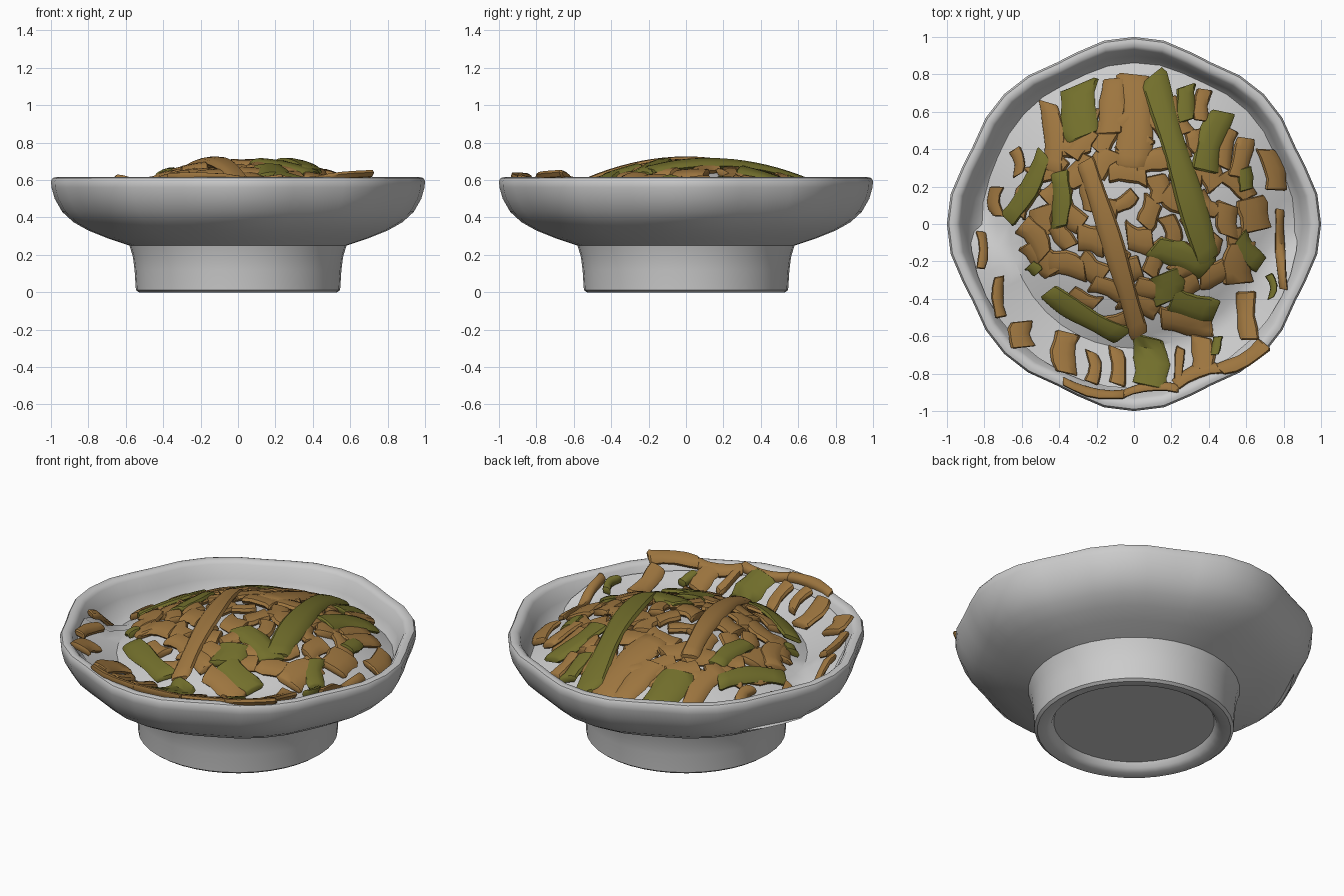
import bpy, bmesh, math, random
from mathutils import Vector

if "Cube" in bpy.data.objects:
    bpy.data.objects.remove(bpy.data.objects["Cube"])

random.seed(4)


def material(name, rgb):
    m = bpy.data.materials.new(name)
    m.diffuse_color = (*rgb, 1)
    m.use_nodes = True
    m.node_tree.nodes["Principled BSDF"].inputs["Base Color"].default_value = m.diffuse_color
    return m


BROWN = material("brown", (0.34, 0.18, 0.05))
GREEN = material("green", (0.17, 0.16, 0.025))
PALE = material("pale", (0.75, 0.75, 0.75))


def finish(name, bm, mat=None, angle=40):
    bmesh.ops.recalc_face_normals(bm, faces=bm.faces[:])
    me = bpy.data.meshes.new(name)
    bm.to_mesh(me)
    bm.free()
    ob = bpy.data.objects.new(name, me)
    bpy.context.collection.objects.link(ob)
    if mat:
        me.materials.append(mat)
    bpy.ops.object.select_all(action='DESELECT')
    ob.select_set(True)
    bpy.context.view_layer.objects.active = ob
    bpy.ops.object.shade_smooth_by_angle(angle=math.radians(angle))
    return ob


def loft(bm, rings):
    """Join equal-length closed rings of points and cap both ends."""
    rows = [[bm.verts.new(p) for p in ring] for ring in rings]
    n = len(rows[0])
    for a, b in zip(rows, rows[1:]):
        for i in range(n):
            j = (i + 1) % n
            bm.faces.new((a[i], a[j], b[j], b[i]))
    bm.faces.new(rows[0])
    bm.faces.new(rows[-1])


# bowl: turned profile whose rim swells into eight soft lobes
angles = [(0, 1), (9.3, .993), (18, .968), (26, .957), (35.5, .975),
          (45, .982), (54.5, .975), (64, .957), (72, .968), (80.7, .993)]
outline = [(math.radians(a + q * 90), s) for q in range(4) for a, s in angles]
profile = [(.44, .05), (.455, .02), (.48, .003), (.53, 0), (.546, .012),
           (.553, .12), (.562, .19), (.58, .25), (.70, .29), (.80, .33),
           (.88, .375), (.94, .43), (.98, .50), (.997, .56), (1, .595),
           (.99, .611), (.975, .615), (.95, .612), (.932, .595), (.90, .52),
           (.86, .44), (.78, .39), (.6, .35), (.3, .33)]
rings = []
for r, z in profile:
    k = min(1, max(0, (r - .58) / .35))
    rings.append([(r * (1 + (s - 1) * k) * math.cos(a),
                   r * (1 + (s - 1) * k) * math.sin(a), z) for a, s in outline])
bm = bmesh.new()
loft(bm, rings)
finish("bowl", bm)


def height(x, y):
    """Food surface: a mound, banked up against the front of the rim."""
    mound = .705 - .36 * ((x - .05) ** 2 + (y - .06) ** 2)
    w = min(1, max(0, (.1 - y) / .3))
    bank = .605 - .4 * (.9 - math.hypot(x, y)) - .25 * (1 - w)
    return max(mound, bank)


# pale filling under the strips
bm = bmesh.new()
rings = [[(r * math.cos(a), r * math.sin(a),
           height(r * math.cos(a), r * math.sin(a)) - .028)
          for a, s in outline] for r in [.02 + .86 * i / 12 for i in range(13)]]
loft(bm, rings)
bm.faces.ensure_lookup_table()
bmesh.ops.delete(bm, geom=[bm.faces[-1]], context='FACES_ONLY')
finish("filling", bm, PALE)


def strip(bm, x1, y1, x2, y2, width, lift=0.0):
    """Flattened strip with blunt ends that drapes over the mound."""
    a, b = Vector((x1, y1)), Vector((x2, y2))
    d = (b - a).normalized()
    side = Vector((-d.y, d.x))
    n = max(4, int((b - a).length / .06))
    bend = random.uniform(-.03, .03)
    stations = [0, .03] + [i / n for i in range(1, n)] + [.97, 1]
    jag = random.uniform(-.2, .2)
    out = []
    for t in stations:
        edge = .82 if t in (0, 1) else 1 + .1 * math.sin(9 * t + jag * 30)
        thick = .6 if t in (0, 1) else 1
        ring = []
        for u, v in [(-1, 0), (-.8, .75), (-.3, 1), (.3, 1), (.8, .75),
                     (1, 0), (.75, -.9), (-.75, -.9)]:
            p = a.lerp(b, t) + side * (u * width / 2 * edge
                                       + bend * math.sin(math.pi * t))
            p += d * (u * width * jag)
            z = height(p.x, p.y) + lift + v * .021 * thick
            ring.append((p.x, p.y, z))
        out.append(ring)
    loft(bm, out)


# green strips: start x y, end x y, width
greens = [(-.29, .75, -.28, .46, .19), (.28, .74, .28, .55, .10),
          (.48, .60, .38, .28, .14), (-.48, .38, -.68, .02, .10),
          (-.40, .28, -.40, -.02, .10), (.59, .30, .60, .18, .08),
          (.57, -.06, .68, -.22, .10), (-.46, -.36, -.05, -.60, .11),
          (.07, -.60, .08, -.87, .18), (.16, -.26, .18, -.42, .17),
          (.20, -.40, .44, -.47, .14), (.10, -.12, .40, -.24, .14),
          (.72, -.27, .73, -.40, .04), (-.56, -.22, -.51, -.26, .07),
          (.45, -.60, .43, -.70, .05)]
bm = bmesh.new()
for g in greens:
    strip(bm, *g, lift=.004)
strip(bm, .10, .80, .40, -.20, .14, lift=.012)
finish("green_strips", bm, GREEN)

# brown strips on the mound
browns = [(-.46, .65, -.44, .28, .11), (-.10, .78, -.13, .48, .14),
          (0, .80, -.02, .30, .18), (.70, .40, .76, .18, .11),
          (.60, .46, .55, .25, .10), (.62, .14, .65, -.04, .16),
          (.58, -.10, .56, -.32, .16), (-.64, .40, -.62, .26, .06),
          (-.73, .20, -.72, .04, .07), (.38, .72, .36, .55, .08),
          (-.22, .50, -.34, .36, .10), (-.60, .0, -.48, -.18, .12),
          (.14, -.50, .42, -.55, .12)]
bm = bmesh.new()
for g in browns:
    strip(bm, *g)
strip(bm, -.26, .34, .03, -.60, .11, lift=.013)
finish("brown_strips", bm, BROWN)

# brown pieces banked against the rim
rim_pieces = [(.78, .08, .80, -.35, .05), (.60, -.36, .62, -.62, .10),
              (.70, -.64, .45, -.78, .08), (.46, -.77, .22, -.86, .07),
              (-.82, -.04, -.82, -.24, .05), (-.72, -.28, -.71, -.50, .06),
              (-.60, -.52, -.59, -.66, .12), (-.35, -.58, -.36, -.80, .13),
              (-.23, -.68, -.23, -.85, .07), (-.10, -.66, -.09, -.86, .08),
              (-.38, -.84, -.05, -.91, .05), (-.06, -.91, .24, -.88, .05),
              (.25, -.66, .24, -.85, .05), (.36, -.60, .37, -.78, .12)]
bm = bmesh.new()
for g in rim_pieces:
    strip(bm, *g)
finish("rim_pieces", bm, BROWN)

# small brown pieces packed over the mound in a spiral
bm = bmesh.new()
for i in range(52):
    r = .60 * math.sqrt((i + .5) / 52)
    a = i * 2.39996
    x, y = r * math.cos(a) + .02, r * math.sin(a) + .06
    t = a + math.pi / 2 + random.uniform(-.8, .8)
    h = random.uniform(.07, .11)
    dx, dy = h * math.cos(t), h * math.sin(t)
    strip(bm, x - dx, y - dy, x + dx, y + dy, random.uniform(.08, .14),
          lift=random.uniform(-.014, -.002))
finish("mound_pieces", bm, BROWN)
